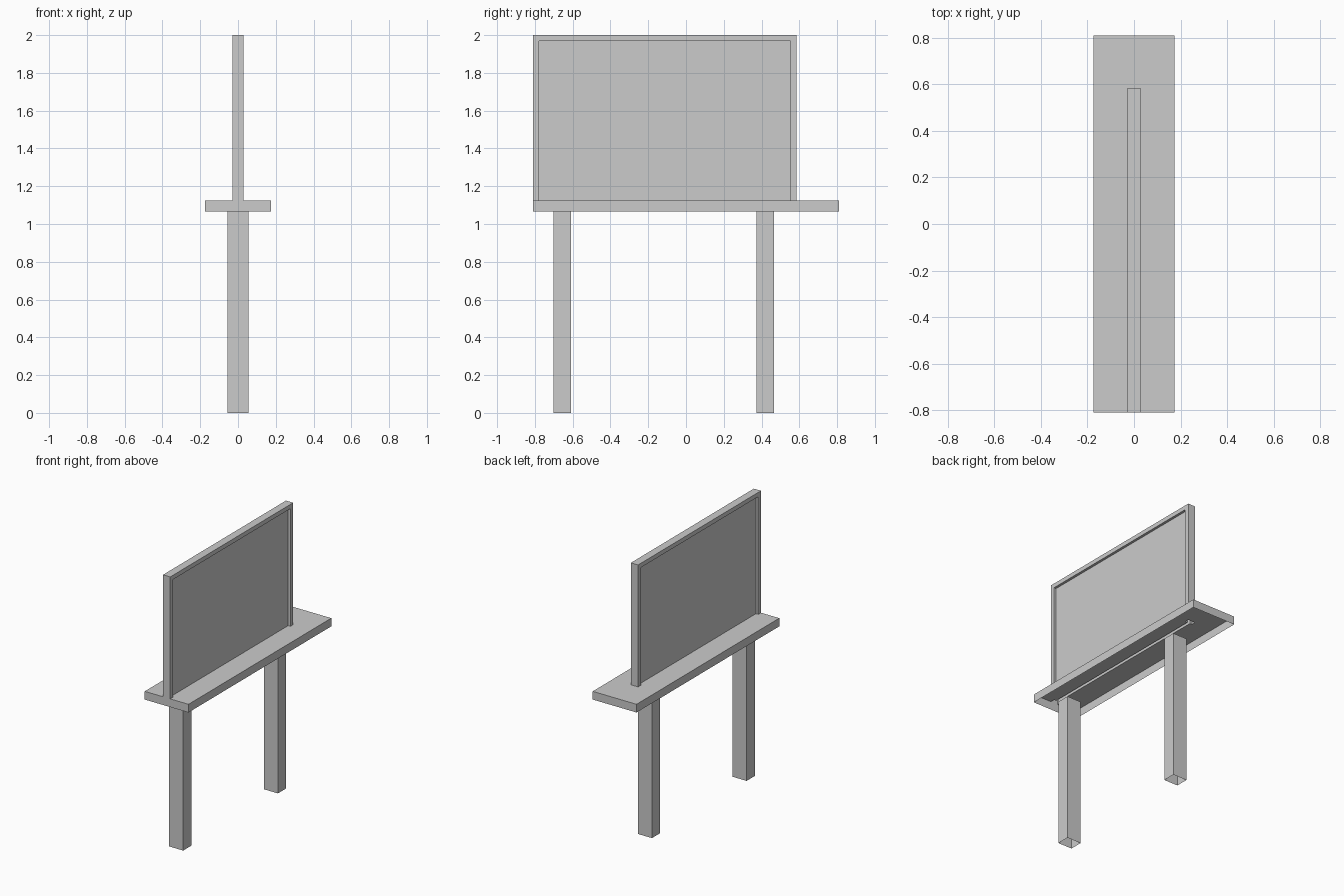
import bpy, bmesh

if "Cube" in bpy.data.objects:
    bpy.data.objects.remove(bpy.data.objects["Cube"])

Z_LEG, Z_TOP, Z_MAX = 1.065, 1.124, 2.0   # leg top, shelf top, board top
W, L = 0.174, 0.81                        # shelf half width, half length
H, P = 0.0285, 0.0105                     # frame half depth, panel half depth
Y0, Y1, B = -L, 0.585, 0.031              # board ends, frame border width


def make(name, polys, mirror=False):
    """Mesh object from polygons given as point lists; optional x mirror."""
    bm = bmesh.new()
    for poly in polys:
        bm.faces.new([bm.verts.new(p) for p in poly])
    bmesh.ops.remove_doubles(bm, verts=bm.verts, dist=1e-5)
    bmesh.ops.recalc_face_normals(bm, faces=bm.faces)
    mesh = bpy.data.meshes.new(name)
    bm.to_mesh(mesh)
    bm.free()
    ob = bpy.data.objects.new(name, mesh)
    bpy.context.collection.objects.link(ob)
    if mirror:
        mod = ob.modifiers.new("mirror", "MIRROR")
        mod.use_axis = (True, False, False)
        mod.merge_threshold = 1e-4
    return ob


def strip(a, b, closed=False):
    """Quads between two matching point chains."""
    n = len(a)
    return [[a[i], a[(i + 1) % n], b[(i + 1) % n], b[i]]
            for i in range(n if closed else n - 1)]


def arch(x, inset):
    """Upside-down U outline of the board at depth x."""
    a, b, t = Y0 + inset, Y1 - inset, Z_MAX - inset
    return [(x, a, Z_TOP), (x, a, t), (x, b, t), (x, b, Z_TOP)]


# Legs: hollow posts, open underneath
for name, y in (("front_leg", -0.655), ("back_leg", 0.42)):
    r, d = 0.0555, 0.046
    corners = [(-r, y - d), (r, y - d), (r, y + d), (-r, y + d)]
    low = [(a, b, 0) for a, b in corners]
    high = [(a, b, Z_LEG) for a, b in corners]
    make(name, strip(low, high, True) + [high])

# Shelf: shallow tray open underneath, with a slot below the board
rim = [(0, -L), (W, -L), (W, L), (0, L)]
slot = [(0, Y1), (H, Y1), (H, Y1 - B), (P, Y1 - B), (P, Y0 + B), (H, Y0 + B), (H, Y0)]
walls = strip([(a, b, Z_LEG) for a, b in rim], [(a, b, Z_TOP) for a, b in rim])
top = [(a, b, Z_TOP) for a, b in rim[1:] + slot]
make("shelf", walls + [top], mirror=True)

# Board: raised frame around a recessed panel on both sides
edge = strip(arch(0, 0), arch(H, 0))
border = strip(arch(H, 0), arch(H, B))
reveal = strip(arch(H, B), arch(P, B))
make("framed_board", edge + border + reveal + [arch(P, B)], mirror=True)
